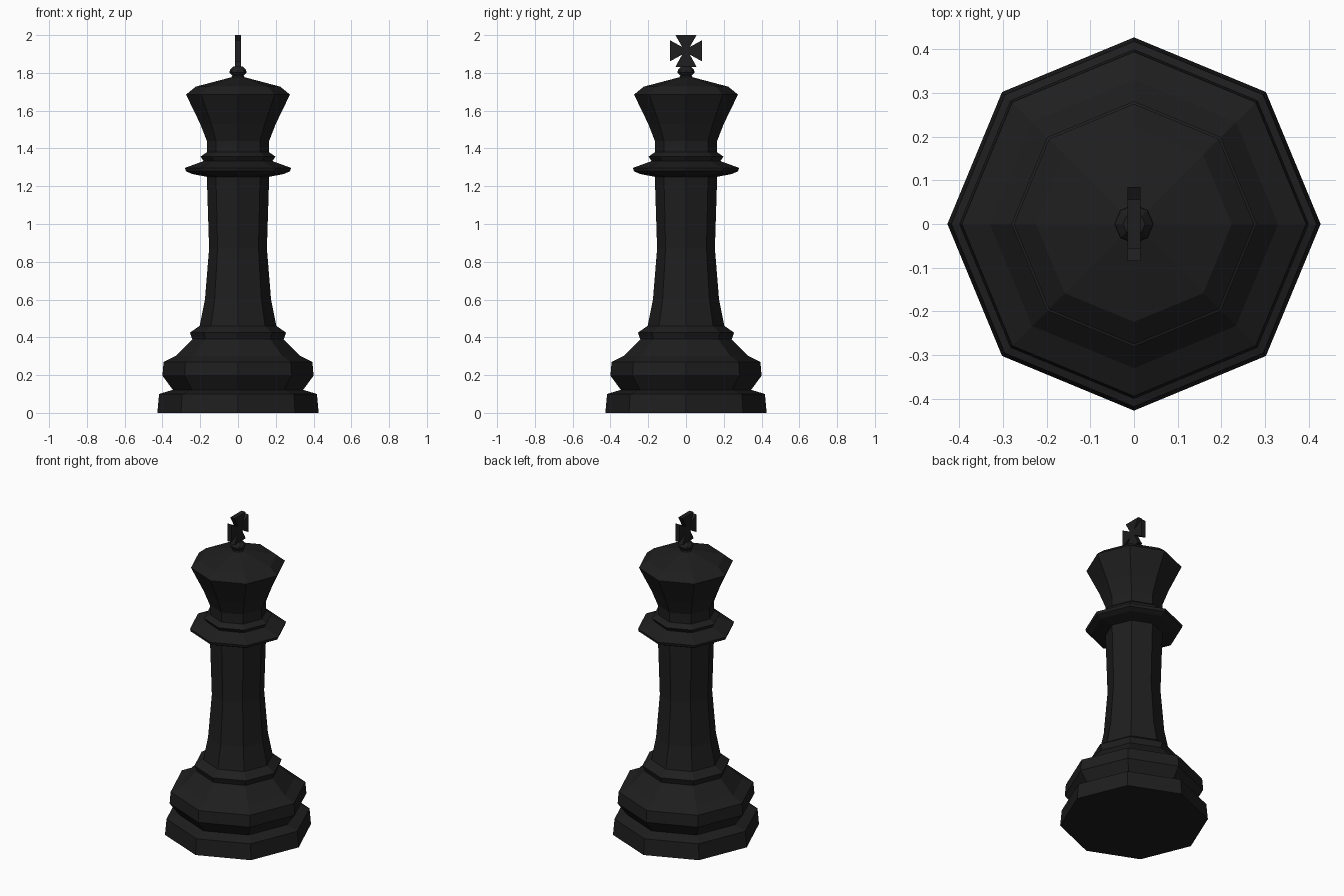
import bpy, bmesh
from math import cos, sin, pi

if "Cube" in bpy.data.objects:
    bpy.data.objects.remove(bpy.data.objects["Cube"])

SIDES = 8
ebony = bpy.data.materials.new("ebony")
ebony.diffuse_color = (0.013, 0.013, 0.013, 1)
ebony.use_nodes = True
ebony.node_tree.nodes["Principled BSDF"].inputs["Base Color"].default_value = ebony.diffuse_color


def finish(name, bm):
    bmesh.ops.recalc_face_normals(bm, faces=bm.faces)
    mesh = bpy.data.meshes.new(name)
    bm.to_mesh(mesh)
    bm.free()
    mesh.materials.append(ebony)
    obj = bpy.data.objects.new(name, mesh)
    bpy.context.collection.objects.link(obj)
    return obj


def turned(name, profile):
    """Octagonal turned part from (radius, height) pairs, capped both ends."""
    bm = bmesh.new()
    rings = [[bm.verts.new((r * cos(2 * pi * i / SIDES), r * sin(2 * pi * i / SIDES), z))
              for i in range(SIDES)] for r, z in profile]
    for a, b in zip(rings, rings[1:]):
        for i in range(SIDES):
            j = (i + 1) % SIDES
            bm.faces.new((a[i], a[j], b[j], b[i]))
    bm.faces.new(rings[0][::-1])
    bm.faces.new(rings[-1])
    return finish(name, bm)


# One continuous body: foot, bulge, ring, shaft, collar, crown, knob
foot = [(.427, 0), (.418, .10), (.345, .122)]
bulge = [(.40, .197), (.394, .27), (.33, .302), (.242, .39)]
ring = [(.255, .425), (.208, .457)]
shaft = [(.203, .46), (.175, .60), (.153, .87), (.165, 1.25)]
collar = [(.245, 1.265), (.276, 1.28), (.281, 1.297), (.182, 1.333),
          (.198, 1.357), (.165, 1.38)]
crown = [(.165, 1.44), (.20, 1.53), (.275, 1.685), (.224, 1.727), (.035, 1.777)]
knob = [(.03, 1.785), (.045, 1.802), (.043, 1.815), (.025, 1.835)]
turned("king_body", foot + bulge + ring + shaft + collar + crown + knob)

# Flared cross: one arm outline rotated four times, then extruded
bm = bmesh.new()
inner, tip, reach, mid, half = .02, .056, .085, 1.917, .015
outline = []
for k in range(4):
    c, s = round(cos(k * pi / 2)), round(sin(k * pi / 2))
    for u, v in ((inner, -inner), (reach, -tip), (reach, tip)):
        outline.append(bm.verts.new((-half, c * u - s * v, mid + s * u + c * v)))
face = bm.faces.new(outline)
ext = bmesh.ops.extrude_face_region(bm, geom=[face], use_keep_orig=True)
bmesh.ops.translate(bm, vec=(2 * half, 0, 0),
                    verts=[g for g in ext["geom"] if isinstance(g, bmesh.types.BMVert)])
# Keep the top flush with the full two-unit height
for v in bm.verts:
    v.co.z = min(v.co.z, 2.0)
    if v.co.z > 1.999:
        v.co.z = 2.0
finish("top_cross", bm)
